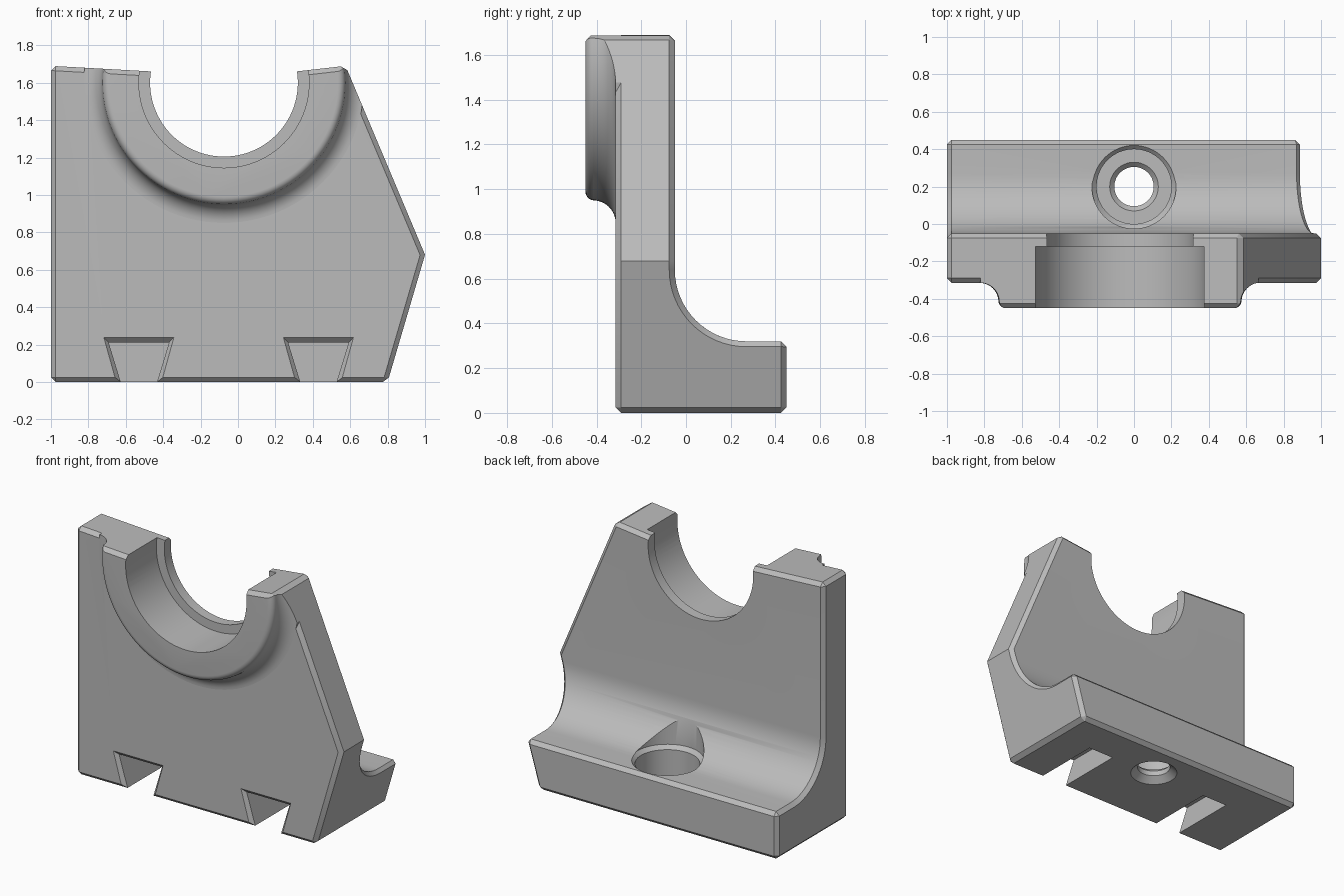
import bpy, bmesh, math
from mathutils import Matrix, Vector

if "Cube" in bpy.data.objects:
    bpy.data.objects.remove(bpy.data.objects["Cube"])

metal = bpy.data.materials.new("plain_grey")
metal.use_nodes = True
GREY = (0.5, 0.5, 0.5, 1)
metal.diffuse_color = GREY
metal.node_tree.nodes["Principled BSDF"].inputs["Base Color"].default_value = GREY


def to_object(bm, name):
    bmesh.ops.recalc_face_normals(bm, faces=bm.faces[:])
    mesh = bpy.data.meshes.new(name)
    bm.to_mesh(mesh)
    bm.free()
    mesh.materials.append(metal)
    obj = bpy.data.objects.new(name, mesh)
    bpy.context.collection.objects.link(obj)
    return obj


def prism(name, points, place, start, end):
    """Extrude a 2D outline; place(u, v, w) maps it into space."""
    bm = bmesh.new()
    face = bm.faces.new([bm.verts.new(place(u, v, start)) for u, v in points])
    out = bmesh.ops.extrude_face_region(bm, geom=[face])
    shift = Vector(place(0, 0, end)) - Vector(place(0, 0, start))
    bmesh.ops.translate(bm, vec=shift, verts=[g for g in out["geom"] if isinstance(g, bmesh.types.BMVert)])
    return to_object(bm, name)


def lathe(name, profile, matrix, steps=96):
    """Revolve (radius, height) points that start and end on the axis."""
    bm = bmesh.new()
    verts = [bm.verts.new((r, 0, h)) for r, h in profile]
    edges = [bm.edges.new(pair) for pair in zip(verts, verts[1:])]
    bmesh.ops.spin(bm, geom=verts + edges, cent=(0, 0, 0), axis=(0, 0, 1),
                   angle=math.tau, steps=steps, use_duplicate=False)
    bmesh.ops.remove_doubles(bm, verts=bm.verts[:], dist=0.0001)
    bm.transform(matrix)
    return to_object(bm, name)


def combine(target, tool, operation):
    mod = target.modifiers.new("combine", 'BOOLEAN')
    mod.operation, mod.object, mod.solver = operation, tool, 'EXACT'
    bpy.context.view_layer.objects.active = target
    bpy.ops.object.modifier_apply(modifier=mod.name)
    bpy.data.objects.remove(tool)


def chamfer(obj, width):
    """Chamfer every strongly convex edge."""
    bm = bmesh.new()
    bm.from_mesh(obj.data)
    bmesh.ops.remove_doubles(bm, verts=bm.verts[:], dist=0.0001)
    bmesh.ops.dissolve_limit(bm, angle_limit=math.radians(0.5), verts=bm.verts[:], edges=bm.edges[:])
    sharp = [e for e in bm.edges if e.is_manifold and e.calc_face_angle_signed() > 0.8]
    bmesh.ops.bevel(bm, geom=sharp, offset=width, offset_type='OFFSET', segments=1,
                    affect='EDGES', clamp_overlap=False)
    bm.to_mesh(obj.data)
    bm.free()


def arc(cx, cy, r, start, end, n):
    angles = [math.radians(start + (end - start) * i / n) for i in range(n + 1)]
    return [(cx + r * math.cos(a), cy + r * math.sin(a)) for a in angles]


def along_x(u, v, w):
    return (w, u, v)


def along_y(u, v, w):
    return (u, w, v)


FRONT, BACK, BOSS_FRONT, TOP = -0.315, 0.45, -0.45, 1.69
outline = [(-1, 0), (0.8, 0), (1, 0.68), (0.575, TOP), (0.31, 1.66), (-0.46, 1.66), (-1, TOP)]

# L-shaped bracket with a filleted back, trimmed to the front outline
section = [(FRONT, 0), (BACK, 0), (BACK, 0.32)]
section += arc(0.27, 0.64, 0.32, 270, 180, 16)
section += [(-0.05, 1.8), (FRONT, 1.8)]
bracket = prism("bearing_bracket", section, along_x, -1.2, 1.2)
combine(bracket, prism("outline_tool", outline, along_y, -0.8, 0.8), 'INTERSECT')
chamfer(bracket, 0.025)

# Raised boss round the saddle, blended into the front wall
bore_axis = Matrix.Translation((-0.075, 0, 1.6)) @ Matrix.Rotation(math.pi / 2, 4, 'X')
depth = -FRONT
profile = [(0, 0.2), (0.75, 0.2)]
profile += arc(0.75, depth + 0.1, 0.1, 270, 180, 10)
profile += arc(0.61, 0.41, 0.04, 0, 90, 6)
profile += [(0, -BOSS_FRONT)]
boss = lathe("boss", profile, bore_axis)
trim = prism("trim_tool", outline, along_y, BOSS_FRONT, -0.1)
chamfer(trim, 0.025)
combine(boss, trim, 'INTERSECT')
combine(bracket, boss, 'UNION')

# Stepped saddle bore
combine(bracket, lathe("bore_tool", [(0, -0.2), (0.395, -0.2), (0.395, 0.12), (0.455, 0.12),
                                     (0.455, 0.7), (0, 0.7)], bore_axis), 'DIFFERENCE')

# Counterbored bolt hole with chamfered rims
hole_axis = Matrix.Translation((0, 0.2, 0))
combine(bracket, lathe("hole_tool", [(0, -0.1), (0.15, -0.1), (0.15, 0), (0.105, 0.04),
                                     (0.105, 0.075), (0.13, 0.1), (0.2, 0.1), (0.2, 0.3),
                                     (0.225, 0.325), (0.225, 0.8), (0, 0.8)],
                               hole_axis, 64), 'DIFFERENCE')

# Blind dovetail slots with a chamfered mouth
for centre in (-0.53, 0.43):
    bm = bmesh.new()
    rings = []
    for y, grow in ((-0.4, 0.085), (FRONT, 0.0), (FRONT + 0.025, -0.025), (0.18, -0.025)):
        half = 0.187 + grow
        top = 0.237 + grow
        low = 0.107 + grow
        rings.append([bm.verts.new((centre + x, y, z)) for x, z in
                      ((-low, -0.05), (low, -0.05), (half, top), (-half, top))])
    for a, b in zip(rings, rings[1:]):
        for i in range(4):
            j = (i + 1) % 4
            bm.faces.new((a[i], a[j], b[j], b[i]))
    bm.faces.new(rings[0])
    bm.faces.new(rings[-1])
    combine(bracket, to_object(bm, "slot_tool"), 'DIFFERENCE')

# Smooth curved surfaces, keep machined edges crisp
bpy.ops.object.select_all(action='DESELECT')
bracket.select_set(True)
bpy.context.view_layer.objects.active = bracket
bpy.ops.object.shade_smooth_by_angle(angle=math.radians(30))
